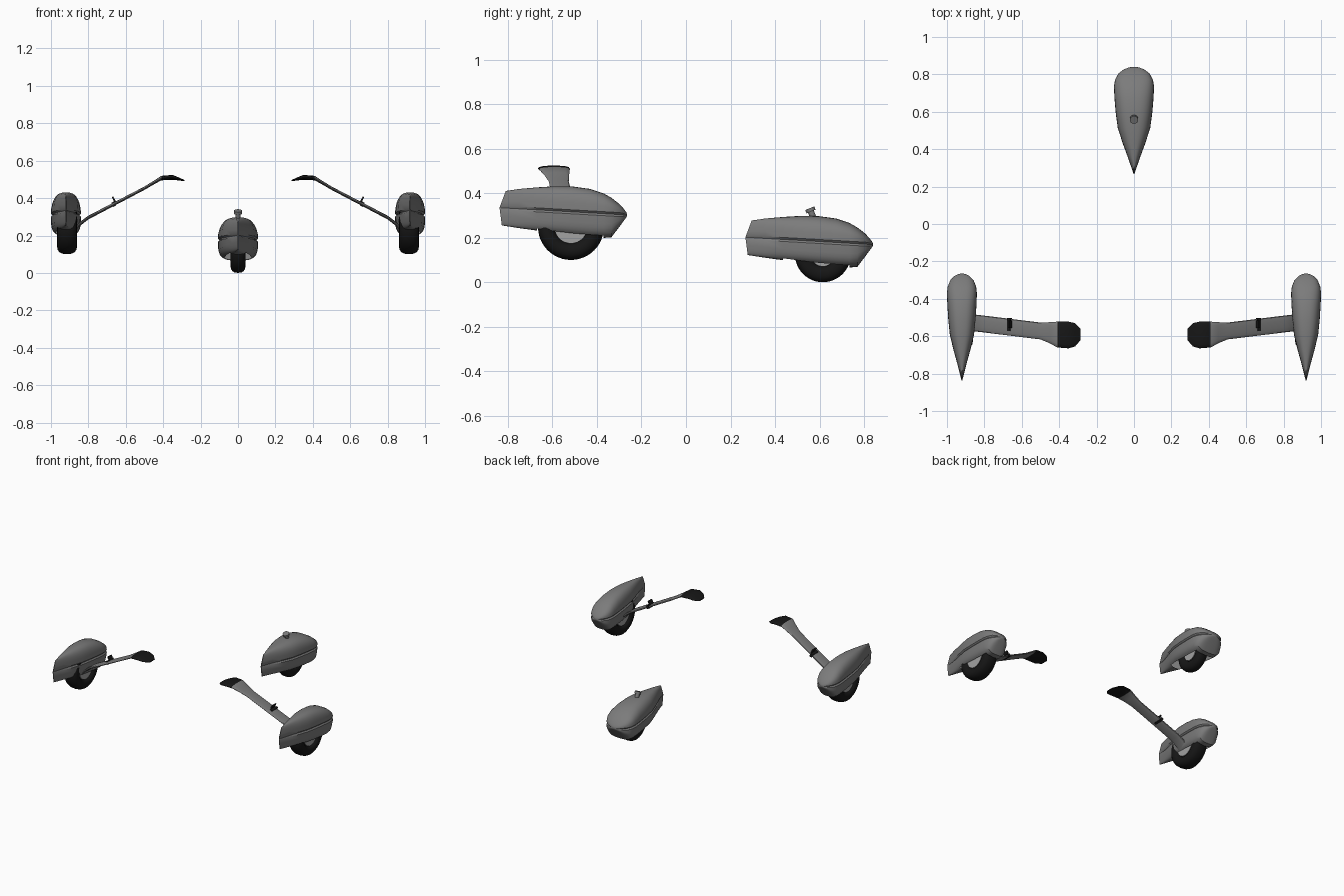
import bpy, bmesh, math
from mathutils import Vector, Matrix

if "Cube" in bpy.data.objects:
    bpy.data.objects.remove(bpy.data.objects["Cube"])


def material(name, v):
    m = bpy.data.materials.new(name)
    m.diffuse_color = (v, v, v, 1)
    m.use_nodes = True
    m.node_tree.nodes["Principled BSDF"].inputs["Base Color"].default_value = m.diffuse_color
    return m


GREY = material("grey paint", 0.2)
BLACK = material("black rubber", 0.008)
LIGHT = material("light metal", 0.36)


def finish(name, bm, mats, angle=35):
    bmesh.ops.recalc_face_normals(bm, faces=bm.faces[:])
    me = bpy.data.meshes.new(name)
    bm.to_mesh(me)
    bm.free()
    for m in mats:
        me.materials.append(m)
    me.shade_smooth()
    me.set_sharp_from_angle(angle=math.radians(angle))
    ob = bpy.data.objects.new(name, me)
    bpy.context.collection.objects.link(ob)
    return ob


def loft(bm, rings, skip=lambda i, j: False, closed=False):
    vs = [[bm.verts.new(p) for p in r] for r in rings]
    n = len(vs[0])
    count = len(vs) if closed else len(vs) - 1
    for i in range(count):
        a, b = vs[i], vs[(i + 1) % len(vs)]
        for j in range(n):
            if not skip(i, j):
                bm.faces.new((a[j], a[(j + 1) % n], b[(j + 1) % n], b[j]))
    if not closed:
        bm.faces.new(vs[0])
        bm.faces.new(vs[-1])


# stations of the teardrop fairing: y, half width, top, bottom
STATIONS = [(-.838, .002, .410, .255), (-.75, .024, .419, .243), (-.67, .046, .426, .232),
            (-.59, .065, .431, .220), (-.51, .073, .430, .210), (-.43, .078, .419, .203),
            (-.37, .080, .399, .199), (-.335, .076, .379, .202), (-.30, .062, .352, .248),
            (-.278, .040, .328, .278), (-.268, .020, .314, .291), (-.265, .006, .306, .297)]


def half_section(w, zt, zb, zs):
    """Right half of a fairing section from top to bottom, with the seam groove."""
    g = min(.009, .25 * (zt - zs), .25 * (zs - zb))
    pts = []
    for k in range(9):
        t = math.pi / 2 * k / 8
        pts.append((w * math.sin(t) ** .74, zs + g + (zt - zs - g) * math.cos(t) ** .74))
    pts.append((w - min(.008, .25 * w), zs))
    for k in range(9):
        t = math.pi / 2 * k / 8
        pts.append((w * math.cos(t) ** .6, zs - g - (zs - g - zb) * math.sin(t) ** .6))
    return pts


def fairing(name, cx, dy, dz, sx):
    bm = bmesh.new()
    rings = []
    for i, (y, w, zt, zb) in enumerate(STATIONS):
        zs = .335 - .033 * (y + .84) / .575
        half = half_section(w * sx, zt, zb, zs)
        ring = half + [(-x, z) for x, z in half[-2:0:-1]]
        slant = .028 if i == 0 else 0          # raked tail edge
        rings.append([(cx + x, y + dy + slant * max(z - zs, (zs - z) * .35) / (zt - zs), z + dz)
                      for x, z in ring])
    # faces under the wheel are left open
    loft(bm, rings, skip=lambda i, j: 2 <= i <= 5 and 15 <= j <= 20)
    return finish(name, bm, [GREY], 32)


def wheel(name, c, r, hw, rim):
    # tyre: rounded section turned about the axle
    bm = bmesh.new()
    rings = []
    mid, hr = (r + rim) / 2, (r - rim) / 2
    for i in range(48):
        a = 2 * math.pi * i / 48
        ring = []
        for k in range(16):
            t = 2 * math.pi * k / 16
            cs, sn = math.cos(t), math.sin(t)
            x = hw * math.copysign(abs(cs) ** .8, cs)
            q = mid + hr * math.copysign(abs(sn) ** .9, sn)
            ring.append((c[0] + x, c[1] + q * math.cos(a), c[2] + q * math.sin(a)))
        rings.append(ring)
    loft(bm, rings, closed=True)
    finish(name + "_tyre", bm, [BLACK], 40)
    # hub disc
    bm = bmesh.new()
    bmesh.ops.create_cone(bm, cap_ends=True, segments=32, radius1=rim * 1.06, radius2=rim * 1.06,
                          depth=hw * 1.5,
                          matrix=Matrix.Translation(c) @ Matrix.Rotation(math.pi / 2, 4, 'Y'))
    finish(name + "_hub", bm, [LIGHT])


# leg stations: x, z, rear y, front y, thickness
LEG = [(.87, .235, -.575, -.485, .022), (.845, .262, -.575, -.485, .022),
       (.80, .296, -.58, -.49, .020), (.50, .453, -.617, -.527, .018),
       (.45, .483, -.638, -.525, .020), (.41, .507, -.660, -.522, .024),
       (.35, .511, -.665, -.522, .026), (.315, .502, -.655, -.530, .016),
       (.285, .493, -.620, -.560, .006)]


def leg(name, s):
    bm = bmesh.new()
    rings = []
    for x, z, y0, y1, th in LEG:
        ring = []
        for k in range(16):
            t = 2 * math.pi * k / 16
            sn = math.sin(t)
            ring.append((s * x, (y0 + y1) / 2 + (y1 - y0) / 2 * math.cos(t),
                         z + th / 2 * math.copysign(abs(sn) ** .7, sn)))
        rings.append(ring)
    loft(bm, rings)
    # inboard mounting end is black
    for f in bm.faces:
        f.material_index = int(abs(f.calc_center_median().x) < .41)
    finish(name, bm, [GREY, BLACK])


def clamp(name, s):
    # band round the leg with a small upright tab
    bm = bmesh.new()
    tilt = Matrix.Rotation(s * math.radians(27.6), 4, 'Y')
    for loc, size in (((s * .665, -.537, .368), (.018, .068, .024)),
                      ((s * .663, -.537, .392), (.009, .04, .034))):
        bmesh.ops.create_cube(bm, size=1, matrix=Matrix.Translation(loc) @ tilt
                              @ Matrix.Diagonal((*size, 1)))
    finish(name, bm, [BLACK])


# main gear, both sides
for side, s in (("left", -1), ("right", 1)):
    fairing(side + "_wheel_fairing", s * .92, 0, 0, 1)
    wheel(side + "_wheel", Vector((s * .914, -.517, .248)), .148, .053, .070)
    leg(side + "_gear_leg", s)
    clamp(side + "_leg_clamp", s)

# nose gear
fairing("nose_wheel_fairing", 0, 1.105, -.133, 1.34)
wheel("nose_wheel", Vector((0, .615, .1256)), .1256, .040, .052)

# short leaning fork stub with a cap on the nose fairing
bm = bmesh.new()
lean = Matrix.Rotation(math.radians(22), 4, 'X')
for loc, r, d in (((0, .568, .300), .014, .045), ((0, .559, .325), .022, .016)):
    bmesh.ops.create_cone(bm, cap_ends=True, segments=20, radius1=r, radius2=r, depth=d,
                          matrix=Matrix.Translation(loc) @ lean)
finish("nose_fork_stub", bm, [GREY])
